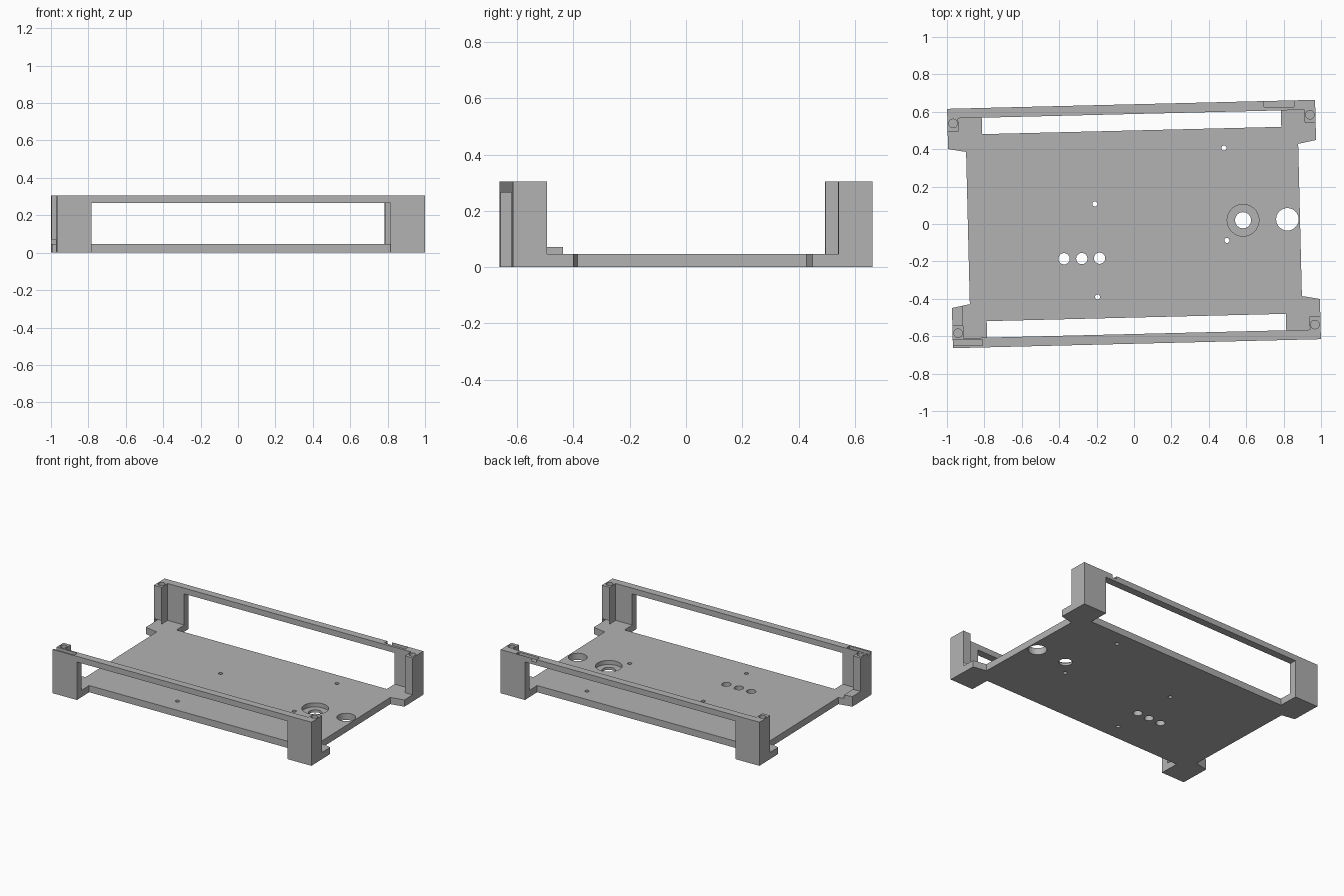
import bpy, bmesh, math
from mathutils import Matrix

if "Cube" in bpy.data.objects:
    bpy.data.objects.remove(bpy.data.objects["Cube"])

TURN = Matrix.Rotation(math.radians(1.4), 4, 'Z')   # the tray sits slightly turned

grey = bpy.data.materials.new("plain grey")
grey.diffuse_color = (0.45, 0.45, 0.45, 1)
grey.use_nodes = True
grey.node_tree.nodes["Principled BSDF"].inputs["Base Color"].default_value = grey.diffuse_color


def prism(name, outline, z0, z1, turned=True):
    """Extrude a flat outline between two heights."""
    bm = bmesh.new()
    face = bm.faces.new([bm.verts.new((x, y, z0)) for x, y in outline])
    up = bmesh.ops.extrude_face_region(bm, geom=[face])["geom"]
    bmesh.ops.translate(bm, vec=(0, 0, z1 - z0),
                        verts=[v for v in up if isinstance(v, bmesh.types.BMVert)])
    bmesh.ops.recalc_face_normals(bm, faces=bm.faces)
    if turned:
        bm.transform(TURN)
    mesh = bpy.data.meshes.new(name)
    bm.to_mesh(mesh)
    bm.free()
    mesh.materials.append(grey)
    ob = bpy.data.objects.new(name, mesh)
    bpy.context.collection.objects.link(ob)
    return ob


def rect(x0, y0, x1, y1):
    return [(x0, y0), (x1, y0), (x1, y1), (x0, y1)]


def circle(x, y, r, n=40):
    return [(x + r * math.cos(math.tau * i / n), y + r * math.sin(math.tau * i / n))
            for i in range(n)]


def combine(target, part, operation):
    """Merge a part into the tray, or cut it away, then discard it."""
    mod = target.modifiers.new("combine", 'BOOLEAN')
    mod.operation, mod.object, mod.solver = operation, part, 'EXACT'
    bpy.context.view_layer.objects.active = target
    bpy.ops.object.modifier_apply(modifier=mod.name)
    bpy.data.objects.remove(part, do_unlink=True)


# Base plate with widened corners and a slot behind each long rail
quarter = [(0.888, 0.407), (0.984, 0.425), (0.984, 0.64), (0.80, 0.64), (0.80, 0.50)]
outline = []
for sx, sy in ((1, 1), (-1, 1), (-1, -1), (1, -1)):
    pts = [(sx * x, sy * y) for x, y in quarter]
    outline += pts if sx * sy > 0 else pts[::-1]
tray = prism("tray", outline, 0, 0.047)

# L-shaped corner posts with low side tabs
post = [(0.80, 0.64), (0.984, 0.64), (0.984, 0.518), (0.926, 0.518),
        (0.926, 0.588), (0.80, 0.588)]
tab = [(0.926, 0.4141), (0.984, 0.425), (0.984, 0.53), (0.926, 0.53)]
for sx in (-1, 1):
    for sy in (-1, 1):
        for name, shape, top in (("corner_post", post, 0.305), ("side_tab", tab, 0.071)):
            part = prism(name, [(sx * x, sy * y) for x, y in shape], 0, top)
            combine(tray, part, 'UNION')

# Top rails joining the posts along front and back
for sy in (-1, 1):
    rail = prism("top_rail", rect(-0.81, sy * 0.588, 0.81, sy * 0.64), 0.265, 0.305)
    combine(tray, rail, 'UNION')

# Screw holes in the post tops
for sx in (-1, 1):
    for sy in (-1, 1):
        hole = prism("post_hole", circle(sx * 0.954, sy * 0.561, 0.023, 24), 0.22, 0.35)
        combine(tray, hole, 'DIFFERENCE')

# Through holes in the base plate
holes = [(0.82, 0.025, 0.06), (0.583, 0.02, 0.043),
         (-0.374, -0.186, 0.03), (-0.279, -0.185, 0.03), (-0.184, -0.183, 0.03),
         (0.481, 0.406, 0.0135), (-0.209, 0.107, 0.0135),
         (0.497, -0.088, 0.0135), (-0.195, -0.39, 0.0135)]
for x, y, r in holes:
    combine(tray, prism("plate_hole", circle(x, y, r), -0.05, 0.1, False), 'DIFFERENCE')

# Round recess about one hole
combine(tray, prism("round_recess", circle(0.583, 0.02, 0.085), 0.018, 0.1, False), 'DIFFERENCE')

# Shallow slots in the rail tops
for x0, y0, x1, y1 in ((-0.99, -0.65, -0.81, -0.618), (0.695, 0.625, 0.855, 0.658)):
    combine(tray, prism("rail_slot", rect(x0, y0, x1, y1), 0.285, 0.35, False), 'DIFFERENCE')
